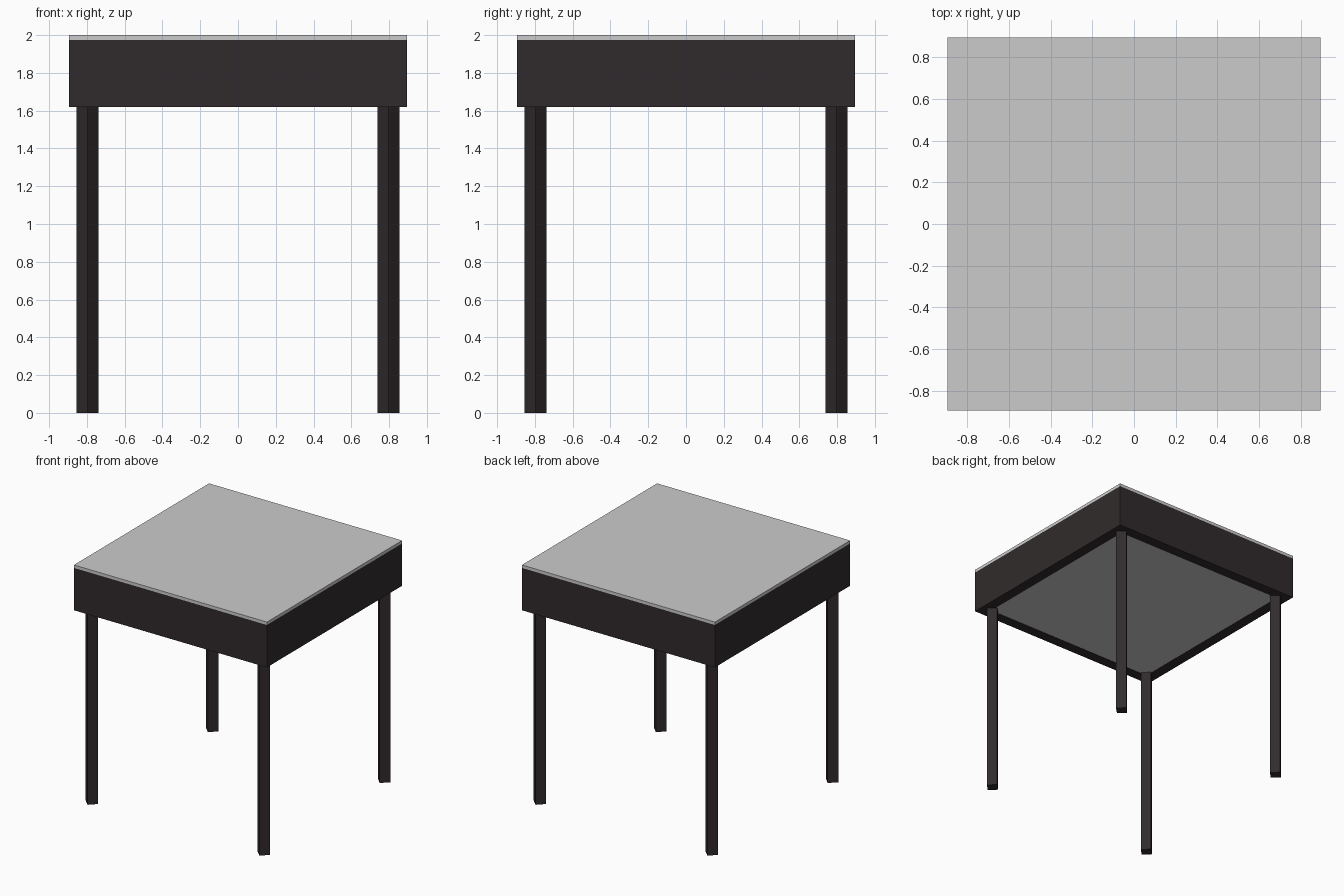
import bpy, bmesh

if "Cube" in bpy.data.objects:
    bpy.data.objects.remove(bpy.data.objects["Cube"])

dark = bpy.data.materials.new("dark_wood")
dark.diffuse_color = (0.03, 0.024, 0.025, 1)
dark.use_nodes = True
dark.node_tree.nodes["Principled BSDF"].inputs["Base Color"].default_value = dark.diffuse_color


def obj_from(bm, name, mat=None):
    bmesh.ops.recalc_face_normals(bm, faces=bm.faces)
    me = bpy.data.meshes.new(name)
    bm.to_mesh(me)
    bm.free()
    if mat:
        me.materials.append(mat)
    ob = bpy.data.objects.new(name, me)
    bpy.context.collection.objects.link(ob)
    return ob


def square(r):
    return [(-r, -r), (r, -r), (r, r), (-r, r)]


def prism(name, pts, z0, z1, mat=None):
    bm = bmesh.new()
    face = bm.faces.new([bm.verts.new((x, y, z0)) for x, y in pts])
    ext = bmesh.ops.extrude_face_region(bm, geom=[face], use_keep_orig=True)
    for v in ext["geom"]:
        if isinstance(v, bmesh.types.BMVert):
            v.co.z = z1
    return obj_from(bm, name, mat)


def frame(name, outer, inner, z0, z1, mat):
    bm = bmesh.new()
    loops = [[bm.verts.new((x, y, z)) for x, y in square(r)]
             for r, z in ((outer, z0), (outer, z1), (inner, z1), (inner, z0))]
    for k in range(4):
        a, b = loops[k], loops[(k + 1) % 4]
        for i in range(4):
            j = (i + 1) % 4
            bm.faces.new((a[i], a[j], b[j], b[i]))
    return obj_from(bm, name, mat)


HALF, INNER = 0.895, 0.805
APRON_LOW, APRON_TOP = 1.62, 1.975

# Grey tabletop and underside panel, dark apron around it
prism("tabletop", square(HALF), APRON_TOP, 2.0)
prism("underside_panel", square(INNER), APRON_LOW + 0.002, APRON_LOW + 0.03)
frame("apron", HALF, INNER, APRON_LOW, APRON_TOP, dark)

# Four square legs, turned 45 degrees
C, R = 0.797, 0.058
for yname, sy in (("front", -1), ("back", 1)):
    for xname, sx in (("left", -1), ("right", 1)):
        x, y = sx * C, sy * C
        diamond = [(x, y - R), (x + R, y), (x, y + R), (x - R, y)]
        prism(f"{yname}_{xname}_leg", diamond, 0, APRON_LOW + 0.02, dark)
